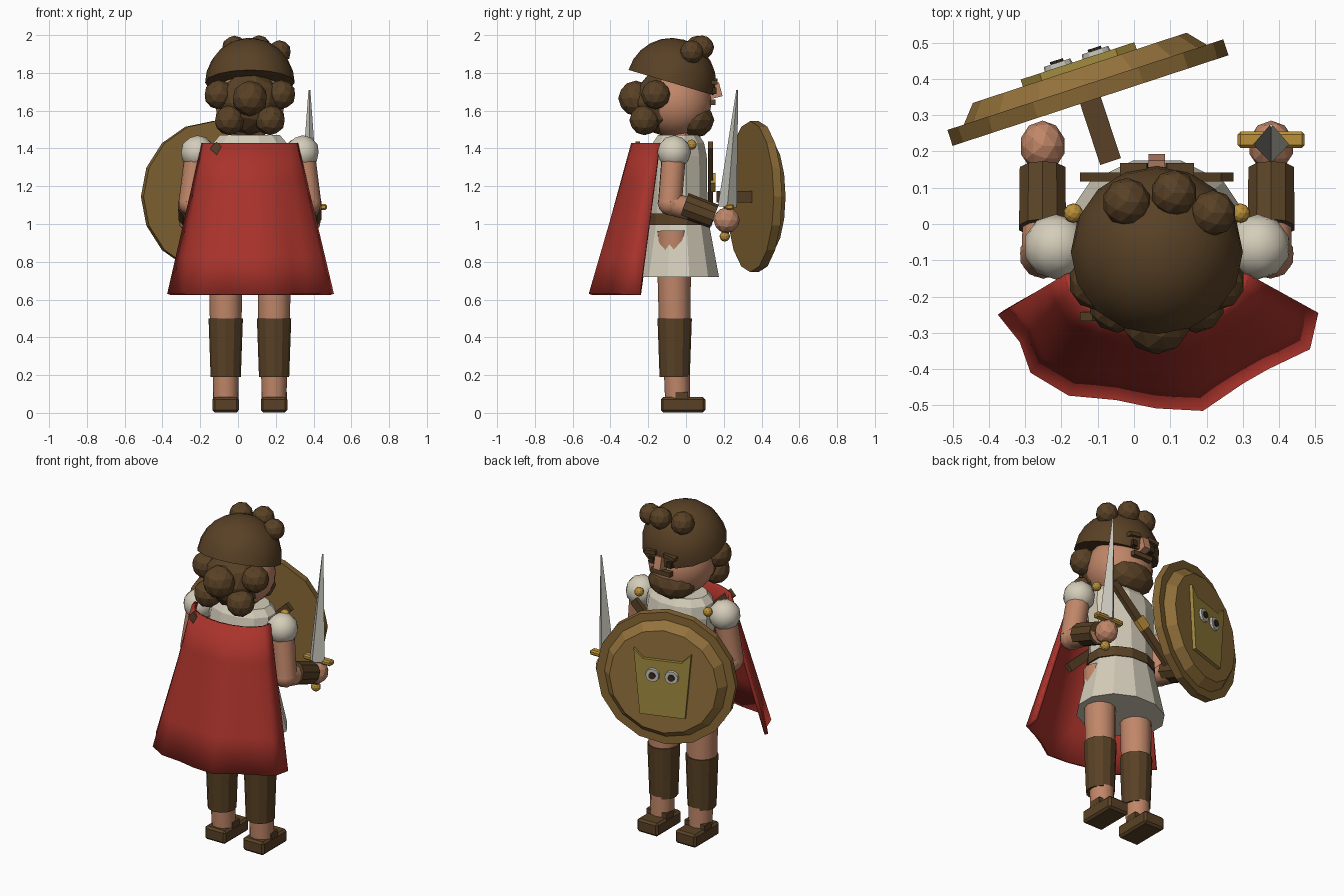
import bpy, bmesh, math
from mathutils import Vector, Matrix

cube = bpy.data.objects.get("Cube")
if cube:
    bpy.data.objects.remove(cube, do_unlink=True)


def material(name, *rgb):
    m = bpy.data.materials.new(name)
    m.use_nodes = True
    m.diffuse_color = (*rgb, 1)
    m.node_tree.nodes["Principled BSDF"].inputs["Base Color"].default_value = (*rgb, 1)
    return m


LINEN = material("linen", .66, .61, .49)
SKIN = material("skin", .53, .24, .14)
BROWN = material("brown leather", .1, .053, .019)
RED = material("red cloth", .4, .033, .024)
BRONZE = material("bronze", .3, .17, .045)
RIM = material("dark bronze", .24, .135, .035)
GOLD = material("gold", .5, .28, .04)
OLIVE = material("olive gold", .36, .26, .05)
STEEL = material("steel", .55, .54, .48)
DARK = material("dark brown", .04, .022, .01)
CX = .063  # body centre line


def finish(name, bm, mat, smooth=0):
    bmesh.ops.recalc_face_normals(bm, faces=bm.faces)
    me = bpy.data.meshes.new(name)
    bm.to_mesh(me)
    bm.free()
    ob = bpy.data.objects.new(name, me)
    bpy.context.collection.objects.link(ob)
    me.materials.append(mat)
    if smooth:
        bpy.ops.object.select_all(action='DESELECT')
        ob.select_set(True)
        bpy.context.view_layer.objects.active = ob
        bpy.ops.object.shade_smooth_by_angle(angle=math.radians(smooth))
    return ob


def limb(name, p, q, r1, r2, mat, n=10, smooth=0):
    p, q = Vector(p), Vector(q)
    bm = bmesh.new()
    turn = (q - p).to_track_quat('Z', 'Y').to_matrix().to_4x4()
    bmesh.ops.create_cone(bm, cap_ends=True, segments=n, radius1=r1, radius2=r2,
                          depth=(q - p).length, matrix=Matrix.Translation((p + q) / 2) @ turn)
    return finish(name, bm, mat, smooth)


def ball(name, c, size, mat, detail=2, smooth=0):
    bm = bmesh.new()
    size = size if isinstance(size, tuple) else (size,) * 3
    bmesh.ops.create_icosphere(bm, subdivisions=detail, radius=1,
                               matrix=Matrix.Translation(c) @ Matrix.Diagonal((*size, 1)))
    return finish(name, bm, mat, smooth)


def box(name, c, size, mat, rot=Matrix(), bevel=0):
    bm = bmesh.new()
    bmesh.ops.create_cube(bm, size=1, matrix=Matrix.Translation(c) @ rot @ Matrix.Diagonal((*size, 1)))
    if bevel:
        bmesh.ops.bevel(bm, geom=bm.edges[:], offset=bevel, segments=1, affect='EDGES')
    return finish(name, bm, mat)


def loft(name, rings, mat, n=12, cy=-.04):
    # stacked ellipses given as height, x radius, y radius
    bm = bmesh.new()
    rows = [[bm.verts.new((CX + rx * math.cos(a), cy + ry * math.sin(a), z))
             for a in (math.tau * (i + .5) / n for i in range(n))] for z, rx, ry in rings]
    for lo, hi in zip(rows, rows[1:]):
        for i in range(n):
            j = (i + 1) % n
            bm.faces.new((lo[i], lo[j], hi[j], hi[i]))
    bm.faces.new(rows[0])
    bm.faces.new(rows[-1])
    return finish(name, bm, mat)


# Legs and arms, on both sides
for s, side in ((1, "left"), (-1, "right")):
    x = CX + s * .128
    box(side + "_sandal", (x, -.015, .043), (.14, .235, .08), BROWN, bevel=.012)
    box(side + "_sandal_strap", (x, -.022, .09), (.135, .065, .04), BROWN)
    limb(side + "_shin", (x, -.045, .07), (x, -.05, .3), .066, .07, SKIN, 12, 40)
    limb(side + "_greave", (x, -.06, .19), (x, -.06, .5), .08, .091, BROWN, 12)
    limb(side + "_thigh", (x, -.06, .48), (x, -.065, .965), .084, .092, SKIN, 12, 40)

    shoulder = Vector((CX + s * .278, -.063, 1.38))
    elbow = Vector((CX + s * .313, -.085, 1.11))
    wrist = Vector((CX + s * .315, .15, 1.04))
    ball(side + "_sleeve", shoulder, .09, LINEN, 2, 40)
    limb(side + "_upper_arm", shoulder, elbow, .066, .065, SKIN, 10, 40)
    ball(side + "_elbow", elbow, .066, SKIN, 2, 40)
    limb(side + "_forearm", elbow, wrist, .062, .055, SKIN, 10, 40)
    limb(side + "_bracer", (wrist.x, -.01, 1.1), wrist, .068, .066, BROWN, 10)
    ball(side + "_hand", (wrist.x, .215, 1.02), (.063, .07, .068), SKIN)
    ball(side + "_shoulder_pin", (CX + s * .23, .03, 1.42), .027, GOLD)

# Tunic, belt and neck
loft("tunic_skirt", [(.72, .26, .222), (1.04, .185, .16)], LINEN)
loft("tunic_top", [(1.03, .185, .16), (1.36, .21, .155), (1.43, .2, .14), (1.47, .165, .112)], LINEN)
loft("belt", [(.995, .205, .173), (1.055, .2, .17)], BROWN)
limb("neck", (CX, -.03, 1.42), (CX, -.03, 1.58), .085, .085, SKIN)

# Crossing shoulder strap, one length on the chest and one on the back
tilt = math.atan2(.4, .37)
for name, y, s in (("chest_strap", .13, 1), ("back_strap", -.255, -1)):
    box(name, (CX, y, 1.23), (.05, .025, .54), BROWN, Matrix.Rotation(s * math.radians(46), 4, 'Y'))
box("strap_buckle", (CX, .143, 1.22), (.07, .025, .07), GOLD, Matrix.Rotation(tilt, 4, 'Y'))

# Cape: a shoulder arc lofted to a wavy hem
hem = [(-.375, -.25), (-.315, -.325), (-.285, -.41), (-.18, -.473), (-.05, -.485), (.06, -.508),
       (.19, -.515), (.3, -.44), (.37, -.4), (.485, -.345), (.508, -.245)]
bm = bmesh.new()
rows = []
for k in range(5):
    t = k / 4
    row = []
    for i, (hx, hy) in enumerate(hem):
        a = math.pi * i / (len(hem) - 1)
        top = Vector((CX - .255 * math.cos(a), -.14 - .15 * math.sin(a), 1.43))
        row.append(bm.verts.new(top.lerp(Vector((hx, hy, .63)), t)))
    rows.append(row)
for up, lo in zip(rows, rows[1:]):
    for i in range(len(hem) - 1):
        bm.faces.new((up[i], lo[i], lo[i + 1], up[i + 1]))
cape = finish("cape", bm, RED, 50)
solid = cape.modifiers.new("thickness", 'SOLIDIFY')
solid.thickness = .02
solid.offset = -1

# Head, beard and face
ball("head", (CX, -.05, 1.64), .185, SKIN, 3, 40)
ball("beard", (CX, .045, 1.55), (.145, .105, .095), BROWN)
box("nose", (CX, .15, 1.705), (.045, .07, .075), SKIN, Matrix.Rotation(.25, 4, 'X'))
box("moustache", (CX, .142, 1.645), (.13, .03, .028), BROWN)
for s, side in ((1, "left"), (-1, "right")):
    box(side + "_eye", (CX + s * .06, .148, 1.705), (.03, .025, .035), DARK)
    box(side + "_brow", (CX + s * .063, .15, 1.755), (.075, .035, .022), BROWN,
        Matrix.Rotation(s * .15, 4, 'Y'))

# Hair: tilted dome, back mass and curls
bm = bmesh.new()
bmesh.ops.create_uvsphere(bm, u_segments=16, v_segments=12, radius=.237)
bmesh.ops.delete(bm, geom=[v for v in bm.verts if v.co.z < -.01], context='VERTS')
bmesh.ops.holes_fill(bm, edges=[e for e in bm.edges if e.is_boundary])
bmesh.ops.transform(bm, verts=bm.verts,
                    matrix=Matrix.Translation((CX, -.077, 1.748)) @ Matrix.Rotation(-.29, 4, 'X'))
finish("hair_dome", bm, BROWN, 40)
ball("hair_back", (CX, -.13, 1.64), (.17, .15, .17), BROWN)
curls = [(-.02, .06, 1.93, .067), (.11, .085, 1.935, .064), (.218, .03, 1.91, .063),
         (CX, -.265, 1.665, .094)]
for s in (1, -1):
    curls += [(CX + s * .165, -.16, 1.685, .078), (CX + s * .108, -.22, 1.55, .08)]
for i, (x, y, z, r) in enumerate(curls):
    ball(f"hair_curl_{i + 1}", (x, y, z), r, BROWN)

# Sword, leaning slightly away from the body
def sword_point(z):
    return (.378, .205 + (z - .93) * .085, z)


limb("sword_blade", sword_point(1.09), sword_point(1.71), .05, .005, STEEL, 4)
box("sword_guard", (.378, .232, 1.09), (.185, .045, .03), GOLD, bevel=.008)
limb("sword_grip", sword_point(.94), sword_point(1.09), .02, .02, BROWN, 8)
ball("sword_pommel", sword_point(.935), .028, GOLD)

# Shield, placed by its own centre, sideways and outward directions
centre = Vector((-.127, .362, 1.145))
side_dir = Vector((.95, .312, 0)).normalized()
out_dir = Vector((-side_dir.y, side_dir.x, 0))


def on_shield(u, v, d):
    return centre + side_dir * u + Vector((0, 0, v)) + out_dir * d


def disc(name, u, v, d1, d2, r1, r2, mat, n=16):
    limb(name, on_shield(u, v, d1), on_shield(u, v, d2), r1, r2, mat, n)


disc("shield_rim", 0, 0, -.023, .023, .4, .4, RIM)
disc("shield_face", 0, 0, .02, .072, .355, .31, BRONZE)
turn = Matrix.Rotation(math.atan2(side_dir.y, side_dir.x), 4, 'Z')
box("shield_handle", on_shield(-.0, 0, -.11), (.06, .18, .06), BROWN, turn)

# Horned emblem plate with round eyes
outline = [(-.13, -.2), (.13, -.2), (.165, .19), (.11, .135), (-.11, .135), (-.165, .19)]
bm = bmesh.new()
plate = bm.faces.new([bm.verts.new(on_shield(u, v, .07)) for u, v in outline])
moved = bmesh.ops.extrude_face_region(bm, geom=[plate])["geom"]
bmesh.ops.translate(bm, vec=out_dir * .022, verts=[g for g in moved if isinstance(g, bmesh.types.BMVert)])
finish("shield_emblem", bm, OLIVE)
for u, side in ((.055, "left"), (-.055, "right")):
    disc(side + "_emblem_eye", u, .045, .085, .105, .042, .038, STEEL, 12)
    disc(side + "_emblem_pupil", u, .045, .1, .112, .02, .02, DARK, 10)
